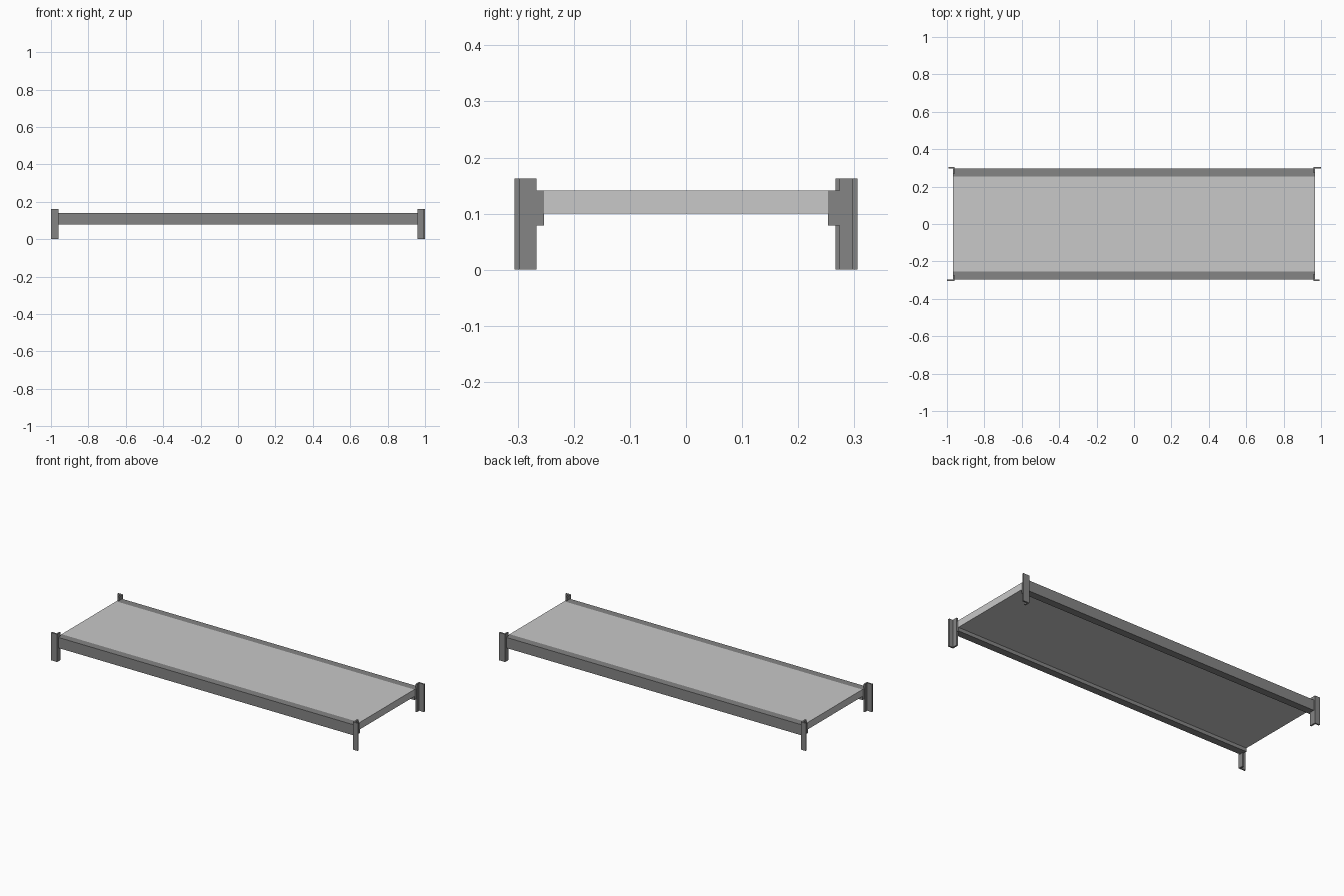
import bpy, bmesh

if "Cube" in bpy.data.objects:
    bpy.data.objects.remove(bpy.data.objects["Cube"])


def material(name, v):
    m = bpy.data.materials.new(name)
    m.diffuse_color = (v, v, v, 1)
    m.use_nodes = True
    m.node_tree.nodes["Principled BSDF"].inputs["Base Color"].default_value = m.diffuse_color
    return m


steel = material("dark grey steel", 0.235)
board = material("light grey board", 0.578)


def prism(name, outline, z0, z1, mat):
    """Extrude a flat xy outline from z0 to z1."""
    bm = bmesh.new()
    face = bm.faces.new([bm.verts.new((x, y, z0)) for x, y in outline])
    top = bmesh.ops.extrude_face_region(bm, geom=[face])["geom"]
    bmesh.ops.translate(bm, vec=(0, 0, z1 - z0),
                        verts=[g for g in top if isinstance(g, bmesh.types.BMVert)])
    bmesh.ops.recalc_face_normals(bm, faces=bm.faces)
    mesh = bpy.data.meshes.new(name)
    bm.to_mesh(mesh)
    bm.free()
    mesh.materials.append(mat)
    ob = bpy.data.objects.new(name, mesh)
    bpy.context.collection.objects.link(ob)


def rect(x0, x1, y0, y1):
    return [(x0, y0), (x1, y0), (x1, y1), (x0, y1)]


END, INNER = 0.968, 0.253

# Shelf board between the beams
prism("shelf_board", rect(-END, END, -INNER, INNER), 0.10, 0.141, board)

# Long beams
for side, s in (("front", -1), ("back", 1)):
    prism(side + "_beam", rect(-END, END, s * INNER, s * 0.296), 0.079, 0.141, steel)

# Angle posts: unequal legs, swapped between neighbouring corners
T = 0.009
for depth, sy in (("front", -1), ("back", 1)):
    for side, sx in (("left", -1), ("right", 1)):
        lx, ly = (0.04, 0.032) if sx == sy else (0.032, 0.04)
        x, y = 0.96, 0.306
        pts = [(x, y), (x + lx, y), (x + lx, y - T), (x + T, y - T),
               (x + T, y - ly), (x, y - ly)]
        prism(f"{depth}_{side}_post", [(sx * a, sy * b) for a, b in pts], 0, 0.163, steel)
